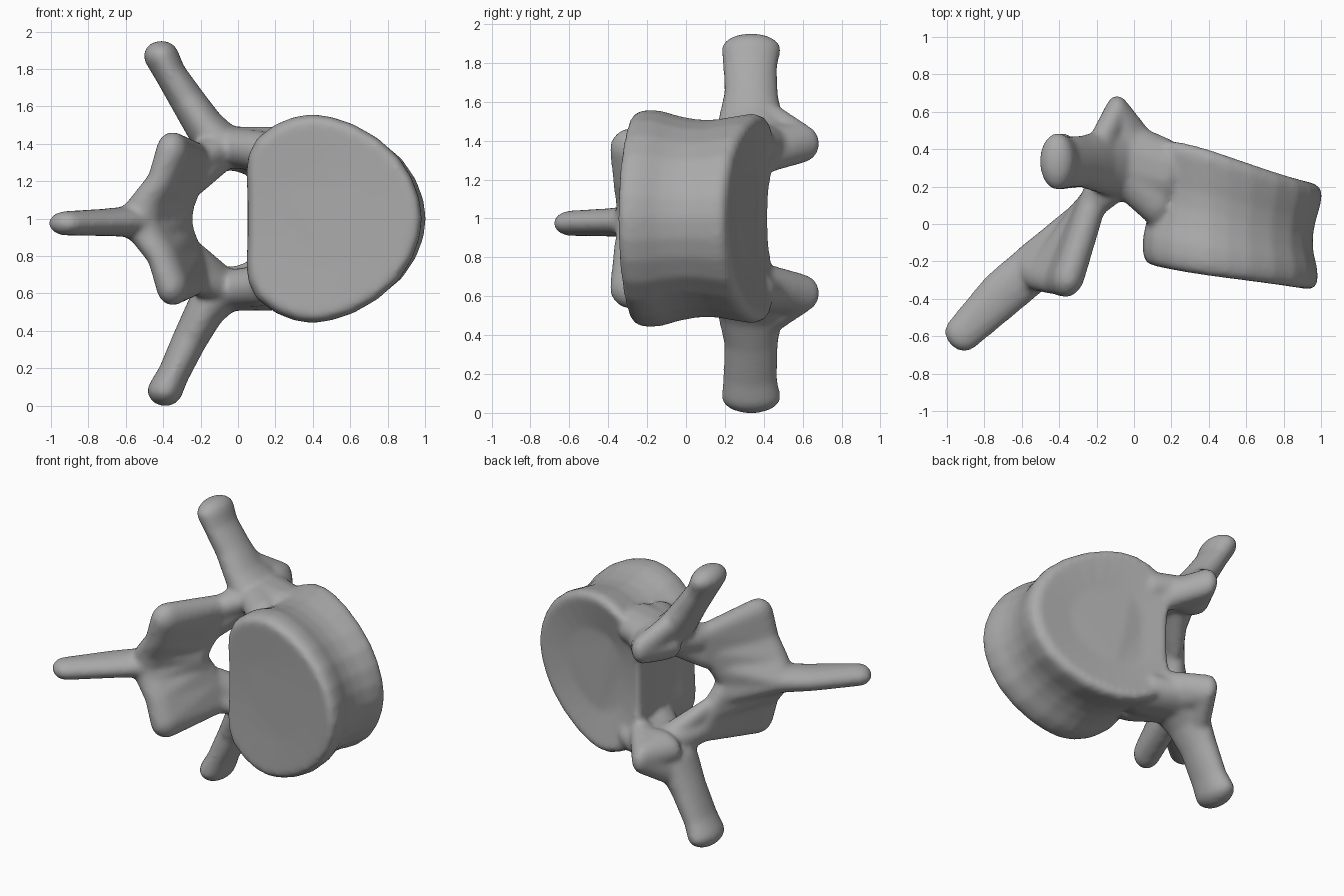
import bpy, bmesh, math
from mathutils import Matrix, Vector

cube = bpy.data.objects.get("Cube")
if cube:
    bpy.data.objects.remove(cube, do_unlink=True)

bone = bpy.data.materials.new("grey_bone")
bone.use_nodes = True
GREY = (0.4, 0.4, 0.4, 1)
bone.diffuse_color = GREY
bone.node_tree.nodes["Principled BSDF"].inputs["Base Color"].default_value = GREY

bm = bmesh.new()


def lobe(centre, radii, yaw=0):
    """Points of an ellipsoid, its first axis turned by yaw degrees."""
    turn = Matrix.Rotation(math.radians(yaw), 3, "Z")
    points = []
    for i in range(1, 12):
        a = math.pi * i / 12
        for j in range(20):
            b = math.tau * j / 20
            p = Vector((radii[0] * math.sin(a) * math.cos(b),
                        radii[1] * math.sin(a) * math.sin(b),
                        radii[2] * math.cos(a)))
            points.append(turn @ p + Vector(centre))
    return points


def chain(*lobes):
    """Join neighbouring groups of points with convex skins."""
    for a, b in zip(lobes, lobes[1:]):
        part = bmesh.new()
        for p in a + b:
            part.verts.new(p)
        hull = bmesh.ops.convex_hull(part, input=part.verts)
        loose = set(hull["geom_interior"]) | set(hull["geom_unused"])
        bmesh.ops.delete(part, geom=[v for v in loose if isinstance(v, bmesh.types.BMVert)],
                         context="VERTS")
        temp = bpy.data.meshes.new("skin")
        part.to_mesh(temp)
        part.free()
        bm.from_mesh(temp)
        bpy.data.meshes.remove(temp)


# Vertebral body: D-shaped rings lofted from the front plate to the back plate
half = [(0.05, 0.12), (0.045, 0.25), (0.055, 0.34), (0.1, 0.43), (0.2, 0.505), (0.3, 0.545),
        (0.4, 0.56), (0.5, 0.545), (0.62, 0.505), (0.75, 0.43), (0.86, 0.33),
        (0.93, 0.22), (0.97, 0.11)]
outline = ([(0.05, 0)] + half + [(0.985, 0)] + [(x, -z) for x, z in reversed(half)])


def ring(t, scale, push):
    verts = []
    for x, z in outline:
        px = 0.45 + (x - 0.45) * scale + push * max(0, x - 0.3)
        pz = z * scale
        hollow = (1 - (pz / 0.555) ** 2) * (1 - px)
        front = -0.225 - 0.135 * px + 0.03 * hollow
        back = 0.545 - 0.335 * px - 0.1 * hollow
        verts.append(bm.verts.new((px, front + (back - front) * t, 1 + pz)))
    return verts


rings = [ring(*r) for r in ((0, 0.5, 0), (0, 0.93, 0), (0.04, 0.98, 0), (0.12, 1, 0),
                            (0.22, 0.99, 0), (0.36, 0.94, 0.01), (0.5, 0.91, 0.03),
                            (0.64, 0.91, 0.05), (0.78, 0.94, 0.06), (0.9, 0.965, 0.06),
                            (0.96, 0.955, 0.06), (1, 0.9, 0.045), (0.97, 0.5, 0.03))]
for a, b in zip(rings, rings[1:]):
    for i in range(len(a)):
        j = (i + 1) % len(a)
        bm.faces.new((a[i], a[j], b[j], b[i]))
bm.faces.new(reversed(rings[0]))
bm.faces.new(rings[-1])

# Spinous process
blade = lobe((-0.54, -0.235, 0.985), (0.11, 0.13, 0.085), 47)
ridge = lobe((-0.33, -0.02, 0.995), (0.085, 0.085, 0.09)) + blade
chain(lobe((-0.92, -0.59, 0.975), (0.085, 0.1, 0.066), 45),
      lobe((-0.7, -0.37, 0.98), (0.1, 0.13, 0.075), 45), blade)

# Paired arch parts, above and below the middle plane
for s, reach, lean in ((1, 0.87, 0), (-1, 0.92, 0.02)):
    def at(x, y, d, radii, yaw=0):
        return lobe((x, y, 1 + s * d), radii, yaw)

    # Lamina, a curved sheet ending in the inferior articular process
    chain(ridge,
          at(-0.3, 0.03, 0.09, (0.07, 0.08, 0.08)) + at(-0.48, -0.26, 0.09, (0.11, 0.09, 0.07), 52),
          at(-0.255, 0.08, 0.2, (0.07, 0.08, 0.08)) + at(-0.4, -0.275, 0.2, (0.11, 0.075, 0.08), 60),
          at(-0.22, 0.11, 0.33, (0.07, 0.1, 0.075)) + at(-0.35, -0.285, 0.36, (0.11, 0.085, 0.105), 70))

    # Pedicle joining the lamina to the body
    shoulder = at(-0.06, 0.35, 0.385, (0.1, 0.21, 0.11))
    chain(at(0.17, 0.28, 0.37, (0.1, 0.18, 0.125)), shoulder,
          at(-0.21, 0.14, 0.32, (0.07, 0.11, 0.09)))
    chain(at(0.12, 0.13, 0.36, (0.1, 0.14, 0.11)), shoulder)
    chain(at(-0.24, 0.11, 0.18, (0.05, 0.08, 0.07)),
          at(-0.07, 0.3, 0.365, (0.08, 0.14, 0.1)))

    # Superior articular process on its broad base
    knob = at(-0.09, 0.59, 0.385, (0.065, 0.1, 0.1))
    for base in (at(-0.08, 0.42, 0.37, (0.17, 0.09, 0.12)),
                 at(0.06, 0.4, 0.32, (0.08, 0.08, 0.09)),
                 at(-0.19, 0.4, 0.53, (0.07, 0.09, 0.08))):
        chain(base, knob)

    # Transverse process
    chain(shoulder,
          at(-0.17, 0.33, 0.48, (0.105, 0.17, 0.11)),
          at(-0.275 + lean, 0.335, 0.64, (0.095, 0.14, 0.09)),
          at(-0.365 + lean, 0.33, reach - 0.09, (0.085, 0.14, 0.08)),
          at(-0.41 + lean, 0.335, reach, (0.095, 0.155, 0.083)))

bmesh.ops.recalc_face_normals(bm, faces=bm.faces)
mesh = bpy.data.meshes.new("spine_bone")
bm.to_mesh(mesh)
bm.free()
mesh.materials.append(bone)
obj = bpy.data.objects.new("spine_bone", mesh)
bpy.context.collection.objects.link(obj)

# Fuse the parts into one skin and soften the joints
fuse = obj.modifiers.new("fuse", "REMESH")
fuse.mode = "VOXEL"
fuse.voxel_size = 0.016
fuse.use_smooth_shade = True
soften = obj.modifiers.new("soften", "SMOOTH")
soften.factor = 0.5
soften.iterations = 12
